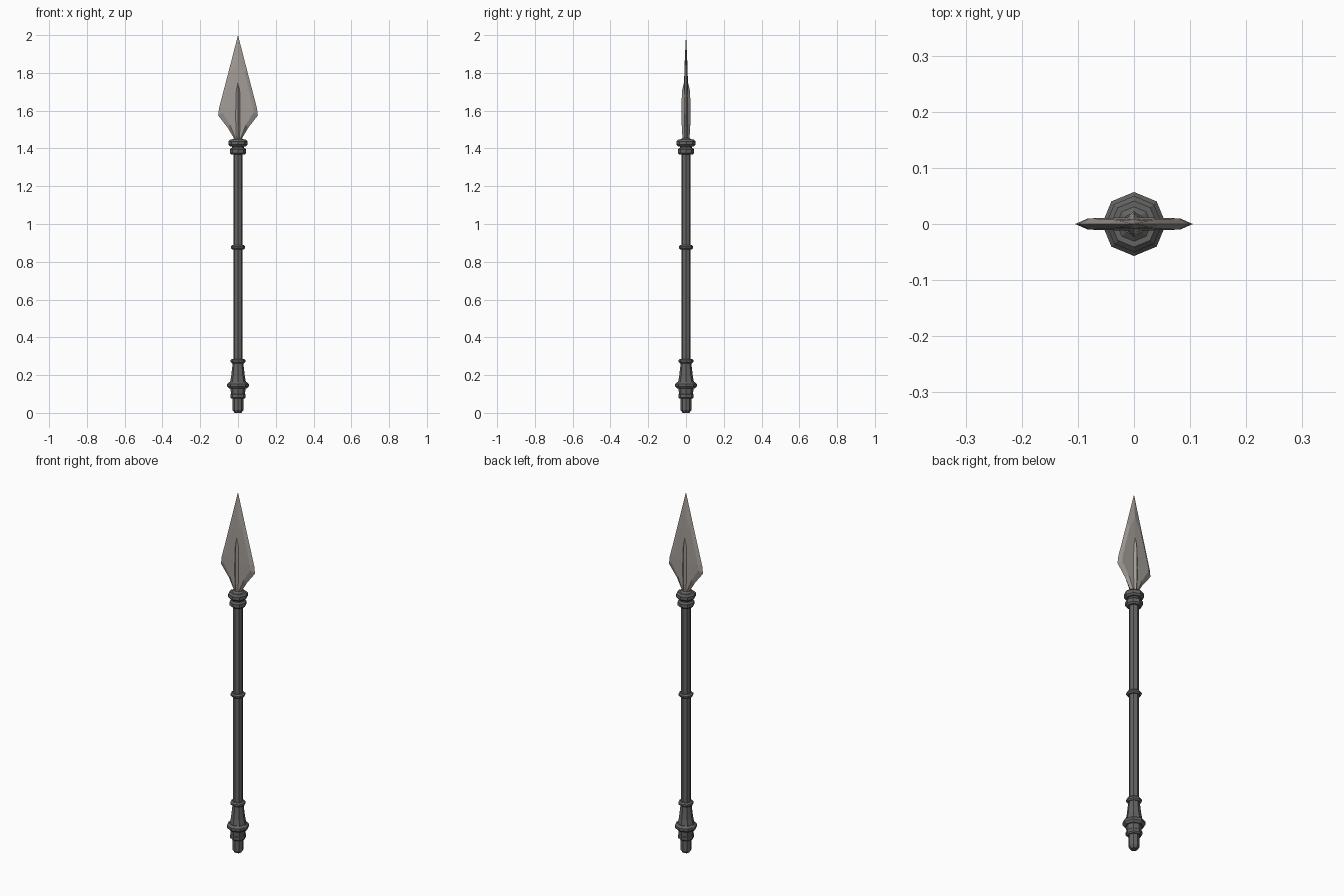
import bpy, bmesh, math

if "Cube" in bpy.data.objects:
    bpy.data.objects.remove(bpy.data.objects["Cube"])


def material(name, rgb):
    m = bpy.data.materials.new(name)
    m.diffuse_color = (*rgb, 1)
    m.use_nodes = True
    m.node_tree.nodes["Principled BSDF"].inputs["Base Color"].default_value = m.diffuse_color
    return m


STEEL = material("pale steel", (0.36, 0.33, 0.305))
IRON = material("dark iron", (0.125, 0.125, 0.123))


def finish(bm, name, mat):
    bmesh.ops.recalc_face_normals(bm, faces=bm.faces)
    me = bpy.data.meshes.new(name)
    bm.to_mesh(me)
    bm.free()
    me.materials.append(mat)
    ob = bpy.data.objects.new(name, me)
    bpy.context.collection.objects.link(ob)
    return ob


def lathe(name, profile, mat=IRON, n=8):
    """Octagonal turned part from (radius, z) points, capped at both ends."""
    bm = bmesh.new()
    rings = [[bm.verts.new((r * math.cos(2 * math.pi * k / n),
                            r * math.sin(2 * math.pi * k / n), z))
              for k in range(n)] for r, z in profile]
    for a, b in zip(rings, rings[1:]):
        for k in range(n):
            j = (k + 1) % n
            bm.faces.new((a[k], a[j], b[j], b[k]))
    bm.faces.new(rings[0])
    bm.faces.new(rings[-1])
    return finish(bm, name, mat)


def band(name, r, z0, z1, core, c=0.007):
    """Chamfered ring around the shaft."""
    lathe(name, [(core, z0), (r - c, z0), (r, z0 + c), (r, z1 - c),
                 (r - c, z1), (core, z1)])


# Shaft and its rings
lathe("shaft", [(0.025, 0.25), (0.025, 1.42)])
band("lower_ring", 0.039, 0.262, 0.286, 0.02)
band("middle_ring", 0.038, 0.866, 0.888, 0.02)
band("lower_collar", 0.043, 1.367, 1.402, 0.02, 0.008)
lathe("collar_neck", [(0.033, 1.395), (0.033, 1.42)])
band("upper_collar", 0.050, 1.411, 1.447, 0.02, 0.009)
lathe("blade_socket", [(0.036, 1.443), (0.020, 1.455)])

# Butt: flared sleeve, wide ring, small ring and end knob
lathe("butt_sleeve", [(0.036, 0.09), (0.040, 0.13), (0.043, 0.16),
                      (0.036, 0.195), (0.028, 0.265)])
band("butt_ring", 0.057, 0.128, 0.163, 0.03, 0.011)
band("butt_small_ring", 0.041, 0.075, 0.104, 0.02, 0.007)
lathe("end_knob", [(0.018, 0.0), (0.028, 0.014), (0.028, 0.085)])

# Blade: bevelled kite, one quarter built and mirrored in x and y
outer = [(0, 0, 2.0), (0.045, 0, 1.825), (0.100, 0, 1.615), (0.105, 0, 1.575),
         (0.055, 0, 1.51), (0.016, 0, 1.445)]
inner = [(0, 0.0065, 1.87), (0.034, 0.0075, 1.80), (0.080, 0.010, 1.62),
         (0.082, 0.010, 1.59), (0.042, 0.011, 1.525), (0.010, 0.012, 1.445)]
spine = [(0, 0.0065, 1.87), (0, 0.009, 1.80), (0, 0.012, 1.62),
         (0, 0.012, 1.59), (0, 0.012, 1.525), (0, 0.012, 1.445)]
bm = bmesh.new()
for sx in (1, -1):
    for sy in (1, -1):
        rows = [[bm.verts.new((x * sx, y * sy, z)) for x, y, z in row]
                for row in (outer, inner, spine)]
        for a, b in zip(rows, rows[1:]):
            for i in range(5):
                bm.faces.new((a[i], a[i + 1], b[i + 1], b[i]))
bmesh.ops.remove_doubles(bm, verts=bm.verts, dist=1e-5)
finish(bm, "blade", STEEL)

# Midrib: diamond-section ridge through both blade faces
bm = bmesh.new()
rings = [[bm.verts.new(p) for p in
          ((w, 0, z), (0, d, z), (-w, 0, z), (0, -d, z))]
         for w, d, z in ((0.022, 0.018, 1.44), (0.024, 0.023, 1.53),
                         (0.022, 0.024, 1.64), (0.018, 0.020, 1.71),
                         (0.003, 0.008, 1.76))]
for a, b in zip(rings, rings[1:]):
    for k in range(4):
        j = (k + 1) % 4
        bm.faces.new((a[k], a[j], b[j], b[k]))
bm.faces.new(rings[0])
bm.faces.new(rings[-1])
finish(bm, "blade_midrib", STEEL)
